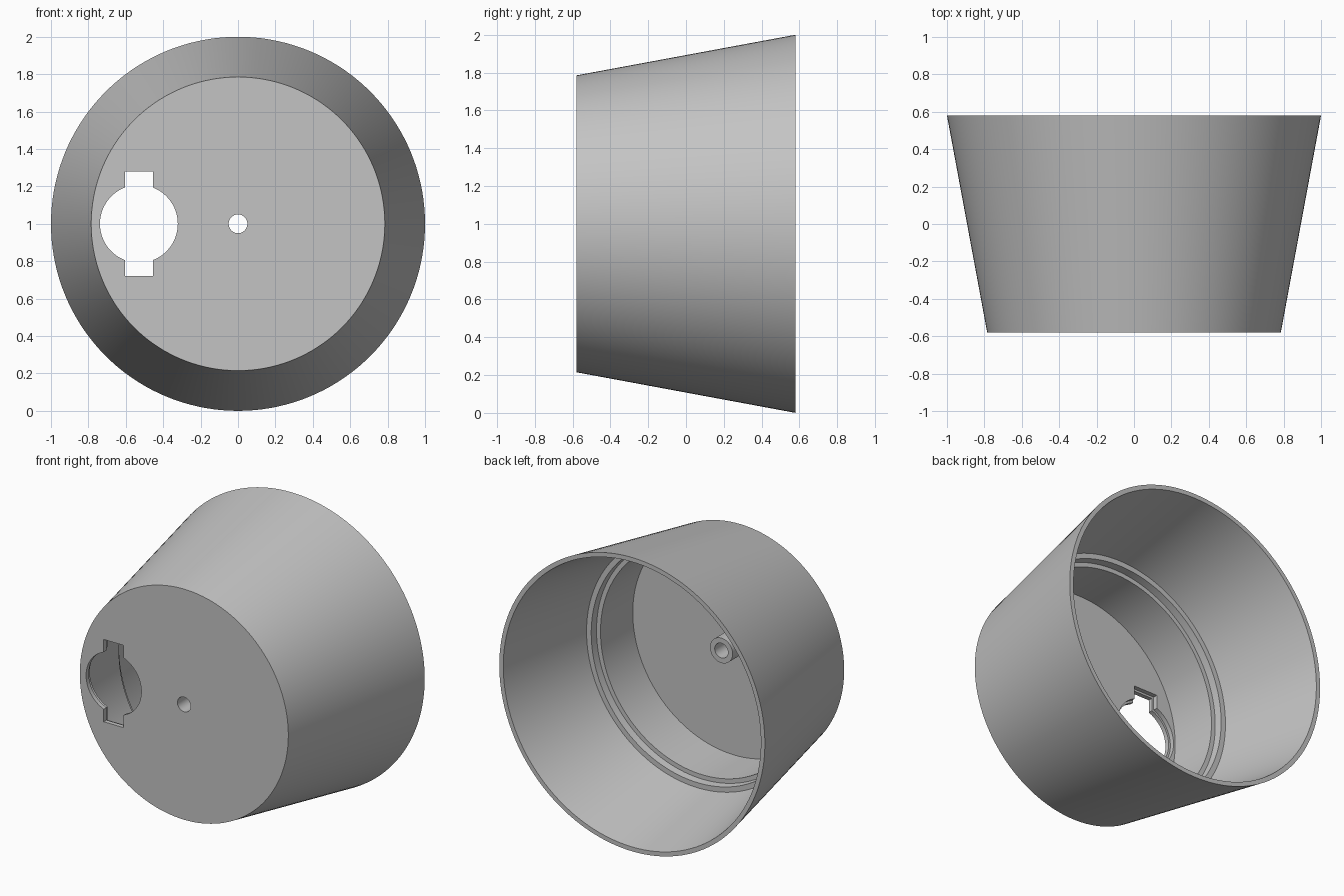
import bpy, bmesh, math
from mathutils import Matrix, Vector

cube = bpy.data.objects.get("Cube")
if cube:
    bpy.data.objects.remove(cube, do_unlink=True)

CENTRE_Z = 1.0
FRONT, BACK, FLOOR = -0.58, 0.58, -0.52

grey = bpy.data.materials.new("light grey")
grey.use_nodes = True
grey.diffuse_color = (0.55, 0.55, 0.55, 1)
grey.node_tree.nodes["Principled BSDF"].inputs["Base Color"].default_value = grey.diffuse_color


def make_object(name, bm):
    bmesh.ops.recalc_face_normals(bm, faces=bm.faces[:])
    mesh = bpy.data.meshes.new(name)
    bm.to_mesh(mesh)
    bm.free()
    mesh.materials.append(grey)
    obj = bpy.data.objects.new(name, mesh)
    bpy.context.collection.objects.link(obj)
    return obj


def lathe(name, profile, steps=144):
    """Spin a closed (radius, y) profile around the y axis."""
    bm = bmesh.new()
    verts = [bm.verts.new((r, y, 0)) for r, y in profile]
    edges = [bm.edges.new((a, b)) for a, b in zip(verts, verts[1:] + verts[:1])]
    bmesh.ops.spin(bm, geom=verts + edges, cent=(0, 0, 0), axis=(0, 1, 0),
                   angle=math.tau, steps=steps)
    bmesh.ops.remove_doubles(bm, verts=bm.verts[:], dist=0.0002)
    bmesh.ops.translate(bm, verts=bm.verts[:], vec=(0, 0, CENTRE_Z))
    return make_object(name, bm)


def keyhole_cutter(name, radius, half_width, half_height, y0, y1):
    """Prism with a round middle and a slot above and below."""
    start = math.asin(half_width / radius)
    side = [(radius * math.sin(a), radius * math.cos(a))
            for a in (start + (math.pi - 2 * start) * i / 40 for i in range(41))]
    half = [(half_width, half_height)] + side + [(half_width, -half_height)]
    outline = half + [(-x, -z) for x, z in half]
    bm = bmesh.new()
    face = bm.faces.new([bm.verts.new((x - 0.53, y0, z + CENTRE_Z)) for x, z in outline])
    new = bmesh.ops.extrude_face_region(bm, geom=[face])["geom"]
    bmesh.ops.translate(bm, vec=(0, y1 - y0, 0),
                        verts=[v for v in new if isinstance(v, bmesh.types.BMVert)])
    obj = make_object(name, bm)
    obj.hide_render = True
    return obj


# Tapered cup with stepped inner wall and a hollow central boss
cup = lathe("tapered_cup", [
    (0.05, FRONT), (0.785, FRONT), (1.0, BACK), (0.97, BACK),
    (0.84, -0.13), (0.805, -0.13), (0.80, -0.18), (0.77, -0.18),
    (0.765, FLOOR), (0.085, FLOOR), (0.085, -0.38), (0.05, -0.38)])

# Keyhole opening through the front, with a shallow wider recess inside
cutters = [
    keyhole_cutter("keyhole_cutter", 0.208, 0.075, 0.28, FRONT - 0.1, FLOOR + 0.1),
    keyhole_cutter("recess_cutter", 0.222, 0.089, 0.294, FRONT + 0.03, FLOOR + 0.1)]

bpy.ops.object.select_all(action='DESELECT')
bpy.context.view_layer.objects.active = cup
cup.select_set(True)
for cutter in cutters:
    mod = cup.modifiers.new(cutter.name, 'BOOLEAN')
    mod.operation = 'DIFFERENCE'
    mod.solver = 'EXACT'
    mod.object = cutter
    bpy.ops.object.modifier_apply(modifier=mod.name)
    bpy.data.objects.remove(cutter, do_unlink=True)

bpy.ops.object.shade_smooth_by_angle(angle=math.radians(30))
